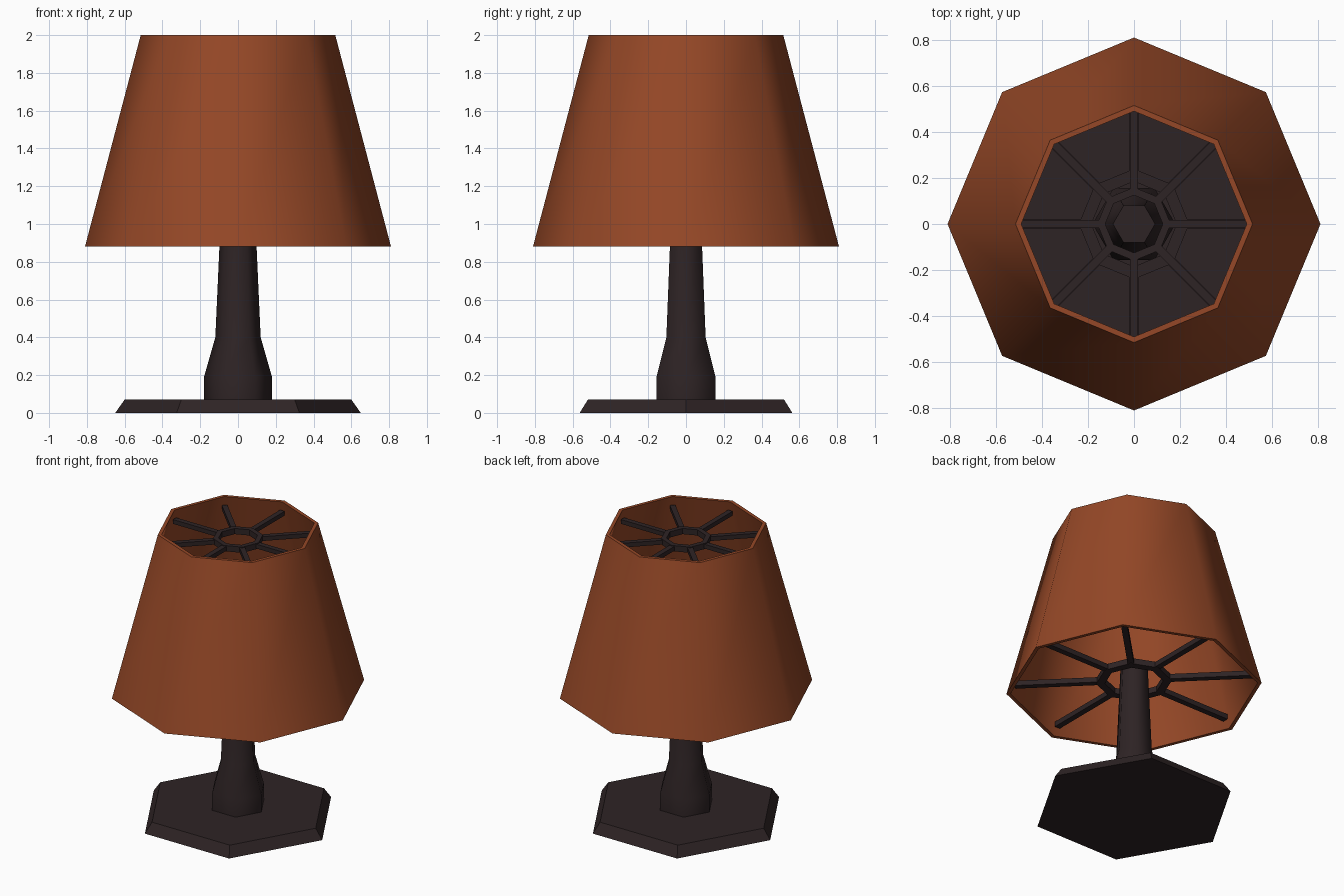
import bpy, bmesh, math
from mathutils import Matrix

if "Cube" in bpy.data.objects:
    bpy.data.objects.remove(bpy.data.objects["Cube"])


def material(name, rgb):
    m = bpy.data.materials.new(name)
    m.diffuse_color = (*rgb, 1)
    m.use_nodes = True
    m.node_tree.nodes["Principled BSDF"].inputs["Base Color"].default_value = m.diffuse_color
    return m


RUST = material("rust_fabric", (0.30, 0.064, 0.02))
DARK = material("dark_wood", (0.027, 0.017, 0.018))


def finish(bm, name, mat, smooth_angle=None):
    bmesh.ops.recalc_face_normals(bm, faces=bm.faces)
    mesh = bpy.data.meshes.new(name)
    bm.to_mesh(mesh)
    bm.free()
    mesh.materials.append(mat)
    ob = bpy.data.objects.new(name, mesh)
    bpy.context.collection.objects.link(ob)
    if smooth_angle:
        bpy.ops.object.select_all(action='DESELECT')
        ob.select_set(True)
        bpy.context.view_layer.objects.active = ob
        bpy.ops.object.shade_smooth_by_angle(angle=math.radians(smooth_angle))
    return ob


def lathe(name, profile, sides, mat, closed=False, smooth_angle=None):
    """Turn (radius, z) points; closed makes a ring, open gets end caps."""
    bm = bmesh.new()
    loops = []
    for r, z in profile:
        loops.append([bm.verts.new((r * math.cos(math.tau * i / sides),
                                    r * math.sin(math.tau * i / sides), z))
                      for i in range(sides)])
    pairs = list(zip(loops, loops[1:]))
    if closed:
        pairs.append((loops[-1], loops[0]))
    else:
        bm.faces.new(loops[0])
        bm.faces.new(loops[-1])
    for a, b in pairs:
        for i in range(sides):
            j = (i + 1) % sides
            bm.faces.new((a[i], a[j], b[j], b[i]))
    return finish(bm, name, mat, smooth_angle)


def spokes(name, r_in, r_out, z, width, height):
    bm = bmesh.new()
    for i in range(8):
        m = (Matrix.Rotation(math.tau * i / 8, 4, 'Z')
             @ Matrix.Translation(((r_in + r_out) / 2, 0, z))
             @ Matrix.Diagonal((r_out - r_in, width, height, 1)))
        bmesh.ops.create_cube(bm, size=1, matrix=m)
    return finish(bm, name, DARK)


def ring(name, r_in, r_out, z, height):
    h = height / 2
    lathe(name, [(r_in, z - h), (r_out, z - h), (r_out, z + h), (r_in, z + h)],
          8, DARK, closed=True)


# Six-sided foot and stem
lathe("base", [(0.65, 0), (0.60, 0.07)], 6, DARK)
lathe("stem", [(0.18, 0.07), (0.18, 0.19), (0.12, 0.40), (0.092, 1.02)],
      6, DARK, smooth_angle=65)

# Eight-sided hollow shade
lathe("shade", [(0.81, 0.88), (0.515, 2.0), (0.49, 2.0), (0.785, 0.88)],
      8, RUST, closed=True, smooth_angle=60)

# Wire frames inside the shade, top and bottom
ring("top_ring", 0.125, 0.16, 1.925, 0.04)
spokes("top_spokes", 0.15, 0.49, 1.925, 0.035, 0.03)
ring("bottom_ring", 0.185, 0.24, 0.945, 0.04)
spokes("bottom_spokes", 0.225, 0.755, 0.945, 0.04, 0.035)
